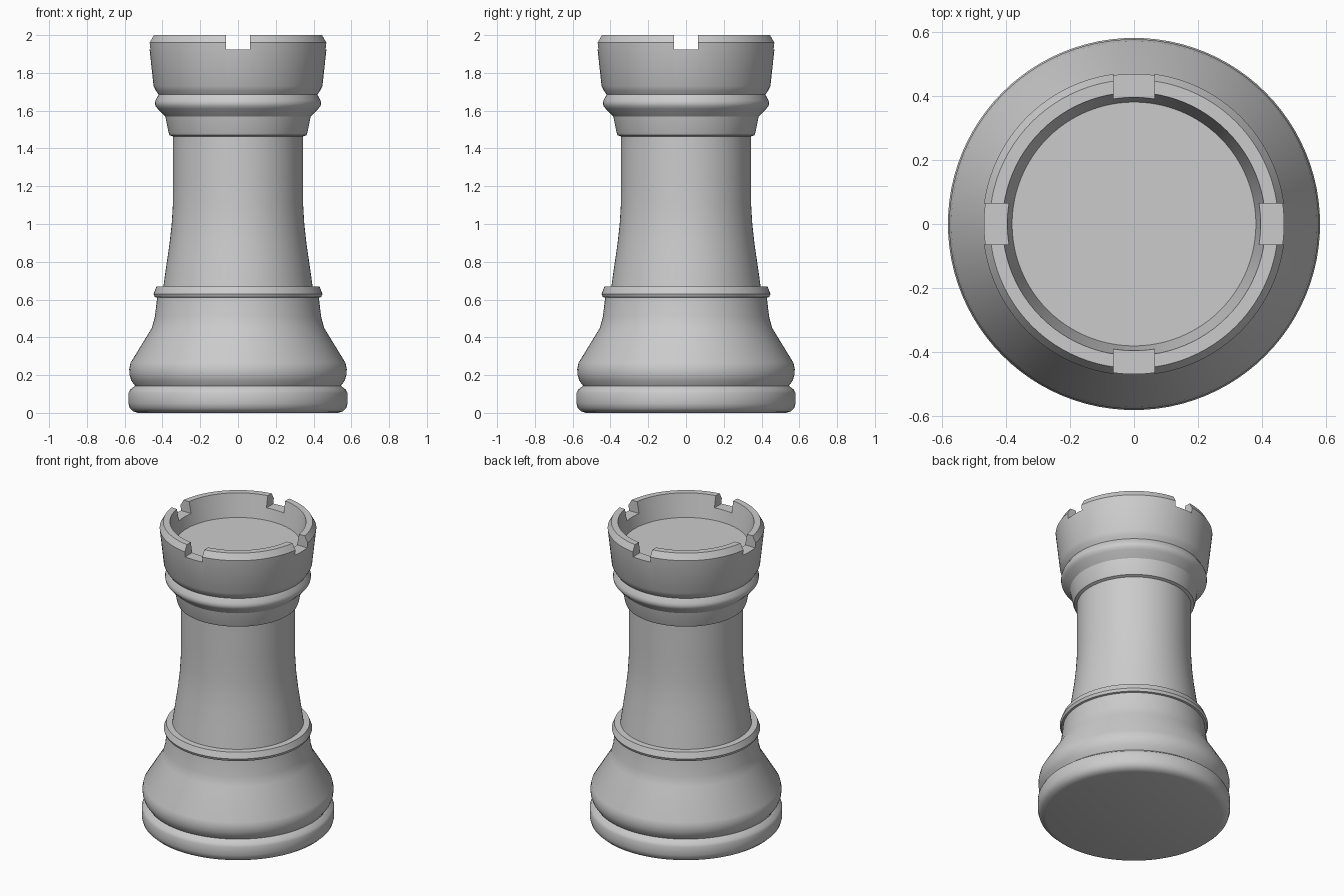
import bpy
import math
from mathutils import Vector

SIDES = 96

if "Cube" in bpy.data.objects:
    bpy.data.objects.remove(bpy.data.objects["Cube"], do_unlink=True)

grey = bpy.data.materials.new("plain_grey")
grey.use_nodes = True
colour = (0.6, 0.6, 0.6, 1)
grey.diffuse_color = colour
grey.node_tree.nodes["Principled BSDF"].inputs["Base Color"].default_value = colour


def lathe(name, profile, cap_bottom=False, cap_top=False):
    """Turn a (radius, height) profile, listed bottom to top, around the z axis."""
    verts, faces = [], []
    for r, z in profile:
        for i in range(SIDES):
            a = math.tau * i / SIDES
            verts.append(Vector((r * math.cos(a), r * math.sin(a), z)))
    for k in range(len(profile) - 1):
        for i in range(SIDES):
            j = (i + 1) % SIDES
            low, high = k * SIDES, (k + 1) * SIDES
            faces.append((low + i, low + j, high + j, high + i))
    if cap_bottom:
        faces.append(tuple(reversed(range(SIDES))))
    if cap_top:
        faces.append(tuple(range(len(verts) - SIDES, len(verts))))
    mesh = bpy.data.meshes.new(name)
    mesh.from_pydata(verts, [], faces)
    mesh.materials.append(grey)
    obj = bpy.data.objects.new(name, mesh)
    bpy.context.collection.objects.link(obj)
    return obj


def smooth(obj):
    bpy.ops.object.select_all(action="DESELECT")
    obj.select_set(True)
    bpy.context.view_layer.objects.active = obj
    bpy.ops.object.shade_smooth_by_angle(angle=math.radians(32))


# Rounded foot disc
foot = lathe("foot", [(0.53, 0), (0.555, 0.008), (0.573, 0.025), (0.58, 0.05),
                      (0.58, 0.105), (0.572, 0.122), (0.545, 0.143)], cap_bottom=True)

# Flared lower body
body = lathe("flared_body", [(0.545, 0.143), (0.565, 0.172), (0.574, 0.2), (0.576, 0.23),
                             (0.569, 0.265), (0.456, 0.45), (0.44, 0.51), (0.428, 0.61)])

# Ring under the shaft
ring = lathe("lower_ring", [(0.428, 0.61), (0.44, 0.613), (0.447, 0.63),
                            (0.432, 0.668), (0.395, 0.67)])

# Tapering shaft
shaft = lathe("shaft", [(0.395, 0.67), (0.378, 0.79), (0.362, 0.9), (0.351, 1.0),
                        (0.345, 1.1), (0.344, 1.25), (0.344, 1.463)])

# Neck and rounded collar
neck = lathe("neck", [(0.344, 1.463), (0.362, 1.47), (0.368, 1.485), (0.385, 1.57)])
collar = lathe("collar", [(0.385, 1.57), (0.425, 1.61), (0.437, 1.625), (0.44, 1.64),
                          (0.437, 1.655), (0.42, 1.685)])

# Hollow crown
crown = lathe("crown", [(0.42, 1.685), (0.434, 1.705), (0.447, 1.73), (0.472, 1.96),
                        (0.45, 2.0), (0.41, 2.0), (0.38, 1.85)],
              cap_bottom=True, cap_top=True)

# Four notches, cut by two crossed bars
for index in range(2):
    bpy.ops.mesh.primitive_cube_add(size=1, location=(0, 0, 2.025))
    cutter = bpy.context.object
    cutter.name = f"notch_cutter_{index + 1}"
    cutter.dimensions = (1.2, 0.128, 0.2) if index == 0 else (0.128, 1.2, 0.2)
    bpy.ops.object.transform_apply(location=False, rotation=False, scale=True)
    cutter.data.materials.append(grey)
    cut = crown.modifiers.new("notch", "BOOLEAN")
    cut.operation = "DIFFERENCE"
    cut.solver = "EXACT"
    cut.object = cutter
    bpy.context.view_layer.objects.active = crown
    bpy.ops.object.modifier_apply(modifier=cut.name)
    bpy.data.objects.remove(cutter, do_unlink=True)

for part in (foot, body, ring, shaft, neck, collar, crown):
    smooth(part)
